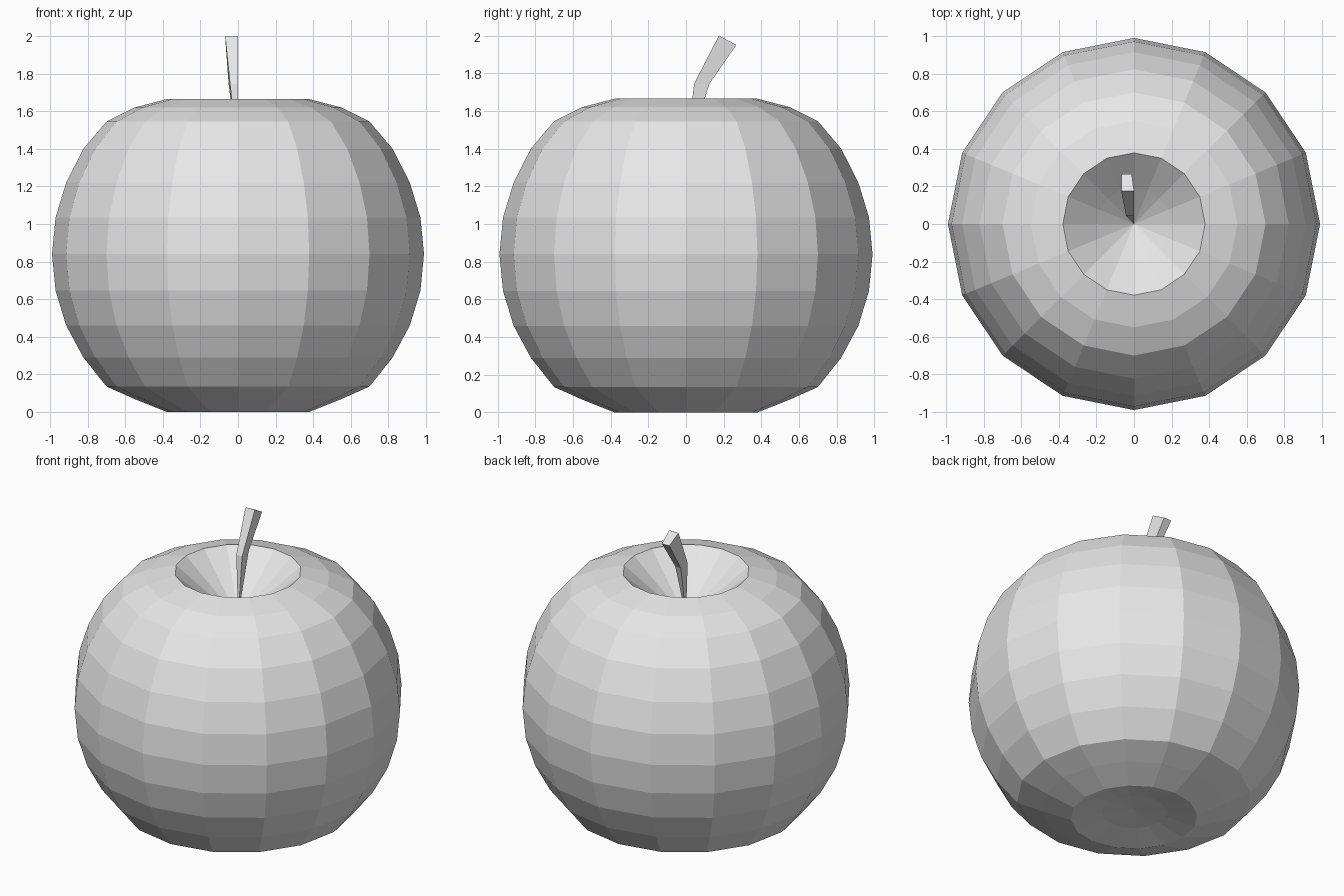
import bpy, bmesh
from math import sin, pi, radians
from mathutils import Vector

cube = bpy.data.objects.get("Cube")
if cube:
    bpy.data.objects.remove(cube, do_unlink=True)

grey = bpy.data.materials.new("plain grey")
grey.use_nodes = True
grey.diffuse_color = (0.8, 0.8, 0.8, 1)
grey.node_tree.nodes["Principled BSDF"].inputs["Base Color"].default_value = (0.8, 0.8, 0.8, 1)


def finish(name, bm):
    bmesh.ops.recalc_face_normals(bm, faces=bm.faces)
    mesh = bpy.data.meshes.new(name)
    bm.to_mesh(mesh)
    bm.free()
    mesh.materials.append(grey)
    obj = bpy.data.objects.new(name, mesh)
    bpy.context.collection.objects.link(obj)
    return obj


# Fruit body: lathe whose ring radii follow a sphere in 16 steps,
# with a deep conical hollow on top and a shallow dimple below
RADIUS, SIDES = 0.99, 16
heights = [1.36, 1.51, 1.665, 1.62, 1.545, 1.40, 1.22, 1.035, 0.84,
           0.645, 0.46, 0.29, 0.135, 0.068, 0.0, 0.035, 0.05]
bm = bmesh.new()
verts = [bm.verts.new((RADIUS * sin(pi * i / 16), 0, z)) for i, z in enumerate(heights)]
edges = [bm.edges.new(pair) for pair in zip(verts, verts[1:])]
bmesh.ops.spin(bm, geom=verts + edges, cent=(0, 0, 0), axis=(0, 0, 1),
               angle=radians(360), steps=SIDES, use_merge=False)
bmesh.ops.remove_doubles(bm, verts=bm.verts, dist=0.001)
finish("fruit_body", bm)

# Stem: tapered four-sided stalk rising from the hollow and leaning back
bm = bmesh.new()
root = bm.verts.new((0, 0, 1.36))
bend = [bm.verts.new(p) for p in
        [(-0.042, 0.043, 1.745), (0, 0.043, 1.745), (-0.01, 0.125, 1.745), (-0.05, 0.125, 1.745)]]
tip = [bm.verts.new(p) for p in
       [(-0.068, 0.175, 2.0), (0, 0.175, 2.0), (-0.012, 0.267, 1.95), (-0.065, 0.267, 1.95)]]
for i in range(4):
    j = (i + 1) % 4
    bm.faces.new((root, bend[j], bend[i]))
    bm.faces.new((bend[i], bend[j], tip[j], tip[i]))
bm.faces.new(tip)
finish("stem", bm)
